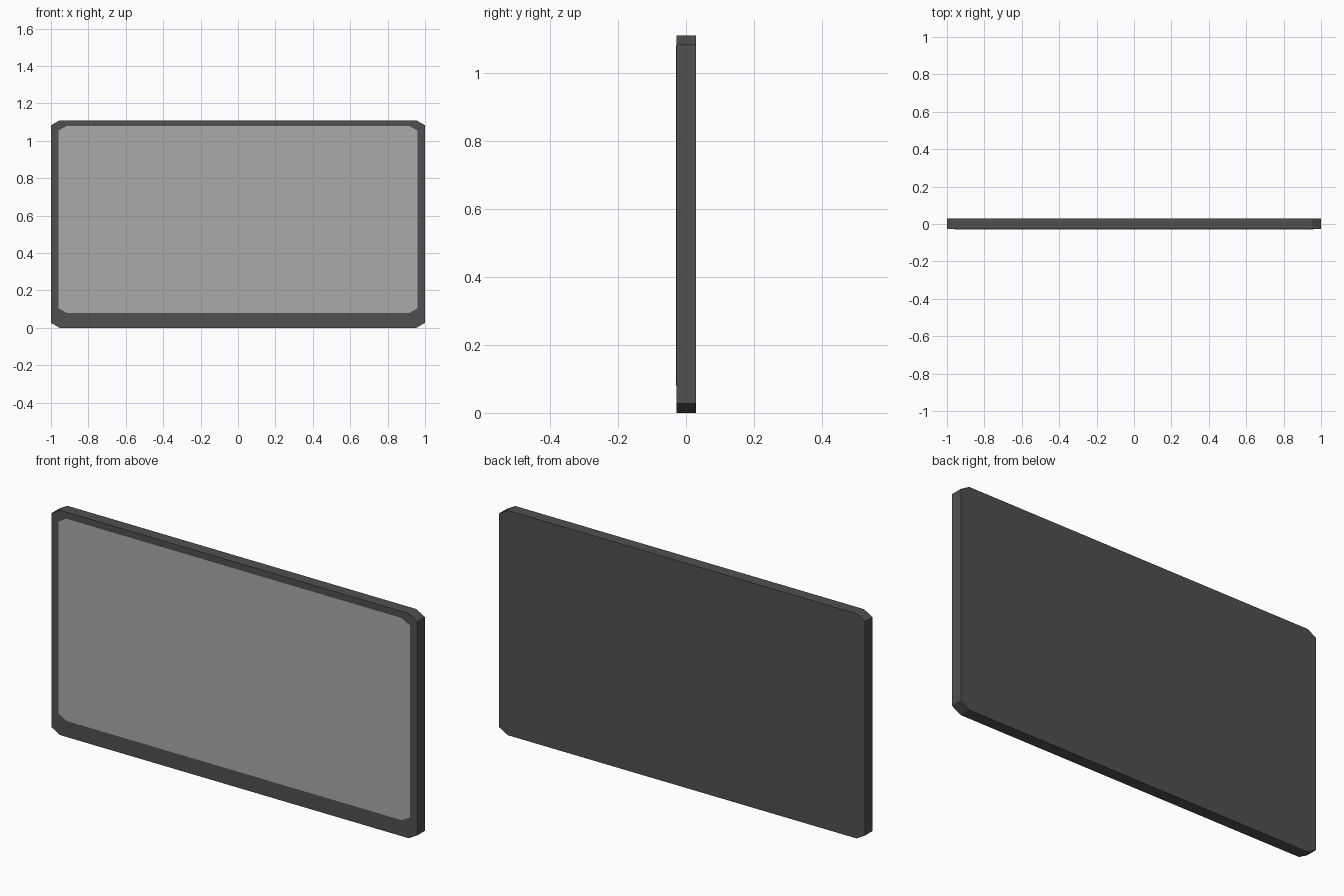
import bpy, bmesh

if "Cube" in bpy.data.objects:
    bpy.data.objects.remove(bpy.data.objects["Cube"])


def grey(name, value):
    mat = bpy.data.materials.new(name)
    mat.diffuse_color = (value, value, value, 1)
    mat.use_nodes = True
    mat.node_tree.nodes["Principled BSDF"].inputs["Base Color"].default_value = mat.diffuse_color
    return mat


def panel(name, half_w, z0, z1, y_front, y_back, cut_x, cut_z, mat):
    """Upright slab with clipped corners."""
    outline = [(-half_w + cut_x, z0), (half_w - cut_x, z0),
               (half_w, z0 + cut_z), (half_w, z1 - cut_z),
               (half_w - cut_x, z1), (-half_w + cut_x, z1),
               (-half_w, z1 - cut_z), (-half_w, z0 + cut_z)]
    bm = bmesh.new()
    face = bm.faces.new([bm.verts.new((x, y_front, z)) for x, z in outline])
    ext = bmesh.ops.extrude_face_region(bm, geom=[face], use_keep_orig=True)
    moved = [v for v in ext["geom"] if isinstance(v, bmesh.types.BMVert)]
    bmesh.ops.translate(bm, verts=moved, vec=(0, y_back - y_front, 0))
    bmesh.ops.recalc_face_normals(bm, faces=bm.faces)
    mesh = bpy.data.meshes.new(name)
    bm.to_mesh(mesh)
    bm.free()
    mesh.materials.append(mat)
    obj = bpy.data.objects.new(name, mesh)
    bpy.context.collection.objects.link(obj)
    return obj


# Dark casing, taller margin at the bottom
panel("casing", 1.0, 0.0, 1.11, -0.028, 0.03, 0.047, 0.027,
      grey("dark_grey", 0.08))

# Lighter display, standing just proud of the casing
panel("display", 0.96, 0.08, 1.08, -0.03, -0.02, 0.045, 0.025,
      grey("light_grey", 0.4))
